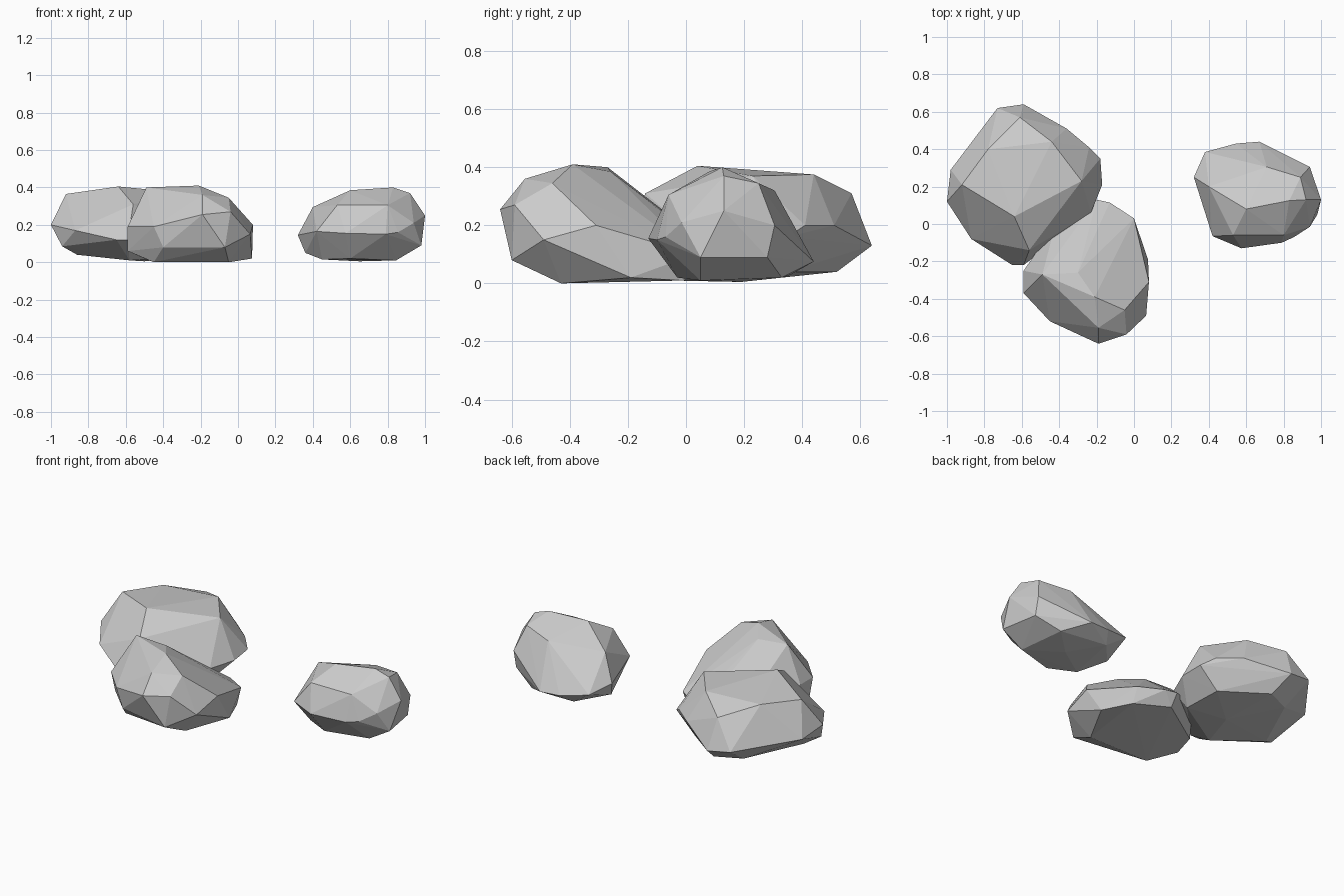
import bpy
import bmesh

CENTIMETRE = 0.01  # corner coordinates below are in hundredths of a unit

default_cube = bpy.data.objects.get("Cube")
if default_cube:
    bpy.data.objects.remove(default_cube, do_unlink=True)


def make_material(name, colour):
    material = bpy.data.materials.new(name)
    material.use_nodes = True
    material.diffuse_color = colour
    shader = next(n for n in material.node_tree.nodes if n.type == "BSDF_PRINCIPLED")
    shader.inputs["Base Color"].default_value = colour
    shader.inputs["Roughness"].default_value = 0.9
    return material


def make_rock(name, material, **layers):
    """Wrap a faceted convex boulder around layers of corner points."""
    bm = bmesh.new()
    for corners in layers.values():
        for corner in corners:
            bm.verts.new([value * CENTIMETRE for value in corner])
    hull = bmesh.ops.convex_hull(bm, input=bm.verts[:])
    loose = {g for g in hull["geom_interior"] + hull["geom_unused"]
             if isinstance(g, bmesh.types.BMVert)}
    bmesh.ops.delete(bm, geom=list(loose), context="VERTS")
    bmesh.ops.recalc_face_normals(bm, faces=bm.faces[:])
    mesh = bpy.data.meshes.new(name)
    bm.to_mesh(mesh)
    bm.free()
    mesh.materials.append(material)
    rock = bpy.data.objects.new(name, mesh)
    bpy.context.scene.collection.objects.link(rock)
    return rock


stone = make_material("stone_grey", (0.6, 0.6, 0.6, 1.0))

# Large boulder at the back right
make_rock(
    "large_rock", stone,
    crown=[(-64, 4, 40.5), (-92, 21, 36.5), (-78, 40, 37), (-61, 57, 31),
           (-44, 44, 37.5), (-28, 23, 37), (-56, -14, 31)],
    girdle=[(-100, 12, 20), (-98, 29, 17), (-73, 62, 15), (-59, 64, 13),
            (-36, 51, 20), (-24, 41, 20), (-18, 35, 16), (-17, 21, 15),
            (-23, 6, 14), (-59, -22, 12), (-65, -22, 12), (-87, -8, 17)],
    base=[(-94, 5, 8.5), (-86, 10, 4), (-58, -5, 1), (-70, 45, 4),
          (-55, 52, 4), (-30, 35, 4), (-50, 19, 0.5), (-28, 12, 3)],
)

# Middle boulder leaning against the large one, tapering low at its back
make_rock(
    "middle_rock", stone,
    crown=[(-49, -27, 40), (-21, -39, 41), (-30, -26, 38.5), (-5, -46, 34.5),
           (-19, -55.5, 36)],
    girdle=[(-59, -37, 19), (-59, -25, 19), (-45, -52, 19), (-19, -64, 25.5),
            (-4, -59, 27), (6.5, -49, 15), (8, -31, 20), (0, 3, 10),
            (-13, 11.5, 9), (-20, 13, 9), (-42, 0, 14)],
    base=[(-59, -33, 6), (-40, -53, 8), (-7, -60, 8), (-45, -43, 0),
          (-5, -43, 0), (7.5, -19, 2), (0, -1, 1), (-20, 8, 2), (-50, -12, 2)],
)

# Small boulder standing apart
make_rock(
    "small_rock", stone,
    crown=[(83, 12.5, 40), (60, 8, 38.5), (92, 13, 37), (89, 25, 34.5),
           (71, 30.5, 32), (53, -6, 30.5), (80, -6, 30.5), (40, 20, 29.5)],
    girdle=[(32, 25, 14.5), (38, 38.5, 11), (54.5, 43, 8), (67, 44, 7.5),
            (94, 30.5, 20), (100, 13, 25), (94, -1.5, 21), (85.5, -7, 16),
            (79, -10, 15), (57.5, -13, 15.5), (42, -6.5, 16.5)],
    base=[(98, 5, 9), (94, 28, 9), (84.5, 5, 1), (45, 5, 1.5), (36, 20, 5),
          (50, 36, 3), (80, 33, 2), (60, -3, 2), (65, 19, 0.5)],
)
